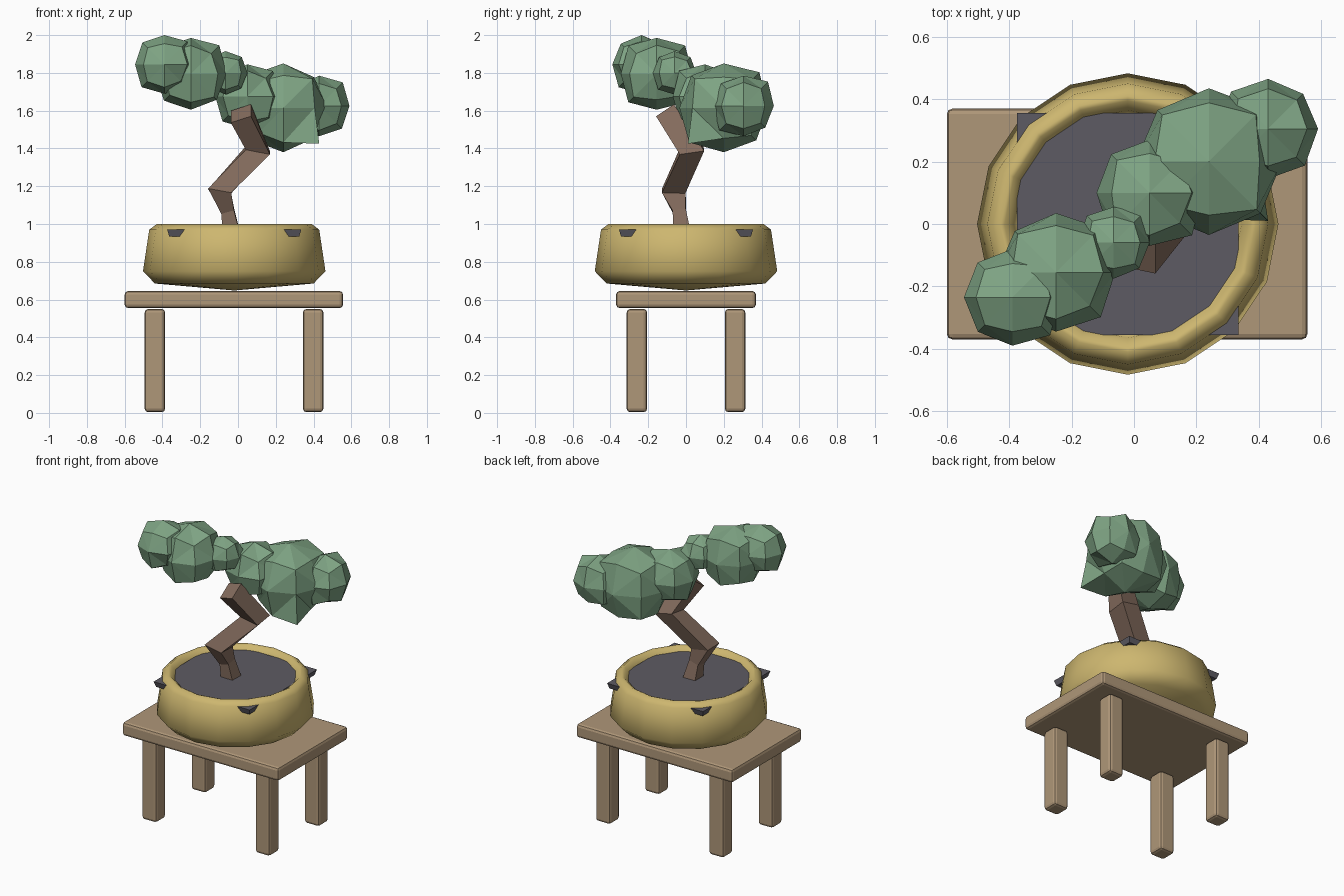
import bpy, bmesh, random
from math import radians
from mathutils import Vector, Matrix

random.seed(4)
if "Cube" in bpy.data.objects:
    bpy.data.objects.remove(bpy.data.objects["Cube"], do_unlink=True)


def material(name, rgb):
    m = bpy.data.materials.new(name)
    m.use_nodes = True
    m.diffuse_color = (*rgb, 1)
    m.node_tree.nodes["Principled BSDF"].inputs["Base Color"].default_value = (*rgb, 1)
    return m


WOOD = material("table wood", (0.43, 0.31, 0.19))
GLAZE = material("yellow glaze", (0.61, 0.47, 0.16))
SOIL = material("dark soil", (0.11, 0.105, 0.125))
BARK = material("bark", (0.23, 0.15, 0.11))
LEAF = material("leaf green", (0.21, 0.37, 0.23))


def finish(bm, name, mat, smooth=False):
    bmesh.ops.recalc_face_normals(bm, faces=bm.faces)
    mesh = bpy.data.meshes.new(name)
    for f in bm.faces:
        f.smooth = smooth
    bm.to_mesh(mesh)
    bm.free()
    mesh.materials.append(mat)
    ob = bpy.data.objects.new(name, mesh)
    bpy.context.collection.objects.link(ob)
    return ob


def box(name, mat, center, size, bevel=0.0, taper=1.0):
    bm = bmesh.new()
    bmesh.ops.create_cube(bm, size=1)
    for v in bm.verts:
        k = taper if v.co.z < 0 else 1
        v.co = Vector((v.co.x * size[0] * k, v.co.y * size[1] * k, v.co.z * size[2]))
    bmesh.ops.translate(bm, verts=bm.verts, vec=center)
    ob = finish(bm, name, mat)
    if bevel:
        mod = ob.modifiers.new("rounded edges", "BEVEL")
        mod.width, mod.segments = bevel, 2
    return ob


# Table
box("table_top", WOOD, (-0.022, 0, 0.6), (1.156, 0.74, 0.09), 0.018)
for xn, x in (("right", -0.44), ("left", 0.398)):
    for yn, y in (("front", -0.26), ("back", 0.26)):
        box(f"{yn}_{xn}_leg", WOOD, (x, y, 0.277), (0.108, 0.108, 0.546), 0.018)

# Bowl, turned from a profile of radius and height
profile = [(0, 0.648), (0.42, 0.685), (0.483, 0.75), (0.45, 0.97), (0.41, 1.0),
           (0.395, 0.995), (0.365, 0.965), (0.355, 0.92), (0, 0.92)]
bm = bmesh.new()
pts = [bm.verts.new((r - 0.02, 0, z)) for r, z in profile]
edges = [bm.edges.new(p) for p in zip(pts, pts[1:])]
bmesh.ops.spin(bm, geom=pts + edges, cent=(-0.02, 0, 0), axis=(0, 0, 1),
               angle=radians(360), steps=16)
bmesh.ops.remove_doubles(bm, verts=bm.verts, dist=0.001)
finish(bm, "bowl", GLAZE, smooth=True)

# Square soil slab whose corners poke through the bowl
box("soil", SOIL, (-0.02, 0, 0.953), (0.71, 0.71, 0.036), taper=0.97)

# Crooked square trunk
path = [(-0.035, -0.02, 0.95, 0.045), (-0.055, -0.035, 1.07, 0.035),
        (-0.097, -0.065, 1.175, 0.062), (0.105, 0.03, 1.39, 0.065),
        (0.015, -0.1, 1.585, 0.057)]
centers = [Vector(p[:3]) for p in path]
bm = bmesh.new()
rings = []
for i, c in enumerate(centers):
    before, after = centers[max(i - 1, 0)], centers[min(i + 1, len(path) - 1)]
    t = Vector()
    for d in (c - before, after - c):
        t += d.normalized()
    t.normalize()
    u = (Vector((1, 0, 0)) - t * t.x).normalized()
    v = t.cross(u)
    s = path[i][3]
    rings.append([bm.verts.new(c + (u * a + v * b) * s)
                  for a, b in ((-1, -1), (1, -1), (1, 1), (-1, 1))])
for lo, hi in zip(rings, rings[1:]):
    for k in range(4):
        n = (k + 1) % 4
        bm.faces.new((lo[k], lo[n], hi[n], hi[k]))
bm.faces.new(rings[0])
bm.faces.new(rings[-1])
finish(bm, "trunk", BARK)


# Faceted leaf clumps: rounded cubes with slightly uneven corners
def clump(name, center, radius, pull=None):
    bm = bmesh.new()
    bmesh.ops.create_cube(bm, size=2)
    bmesh.ops.subdivide_edges(bm, edges=bm.edges[:], cuts=1, use_grid_fill=True)
    for v in bm.verts:
        d = v.co.normalized()
        k = 1.0 if max(abs(c) for c in d) > 0.9 else random.uniform(0.97, 1.14)
        if pull and d.dot(Vector(pull).normalized()) > 0.95:
            k = 1.4
        v.co = d * radius * k
    bmesh.ops.triangulate(bm, faces=bm.faces[:], quad_method="SHORT_EDGE")
    bmesh.ops.translate(bm, verts=bm.verts, vec=center)
    finish(bm, name, LEAF)


clump("front_outer_leaves", (-0.39, -0.235, 1.845), 0.155)
clump("front_main_leaves", (-0.25, -0.155, 1.795), 0.19)
clump("front_inner_leaves", (-0.065, -0.06, 1.8), 0.115)
clump("back_inner_leaves", (0.05, 0.1, 1.675), 0.17)
clump("back_main_leaves", (0.24, 0.2, 1.615), 0.235, pull=(1, -1, -1))
clump("back_outer_leaves", (0.43, 0.305, 1.625), 0.16)
